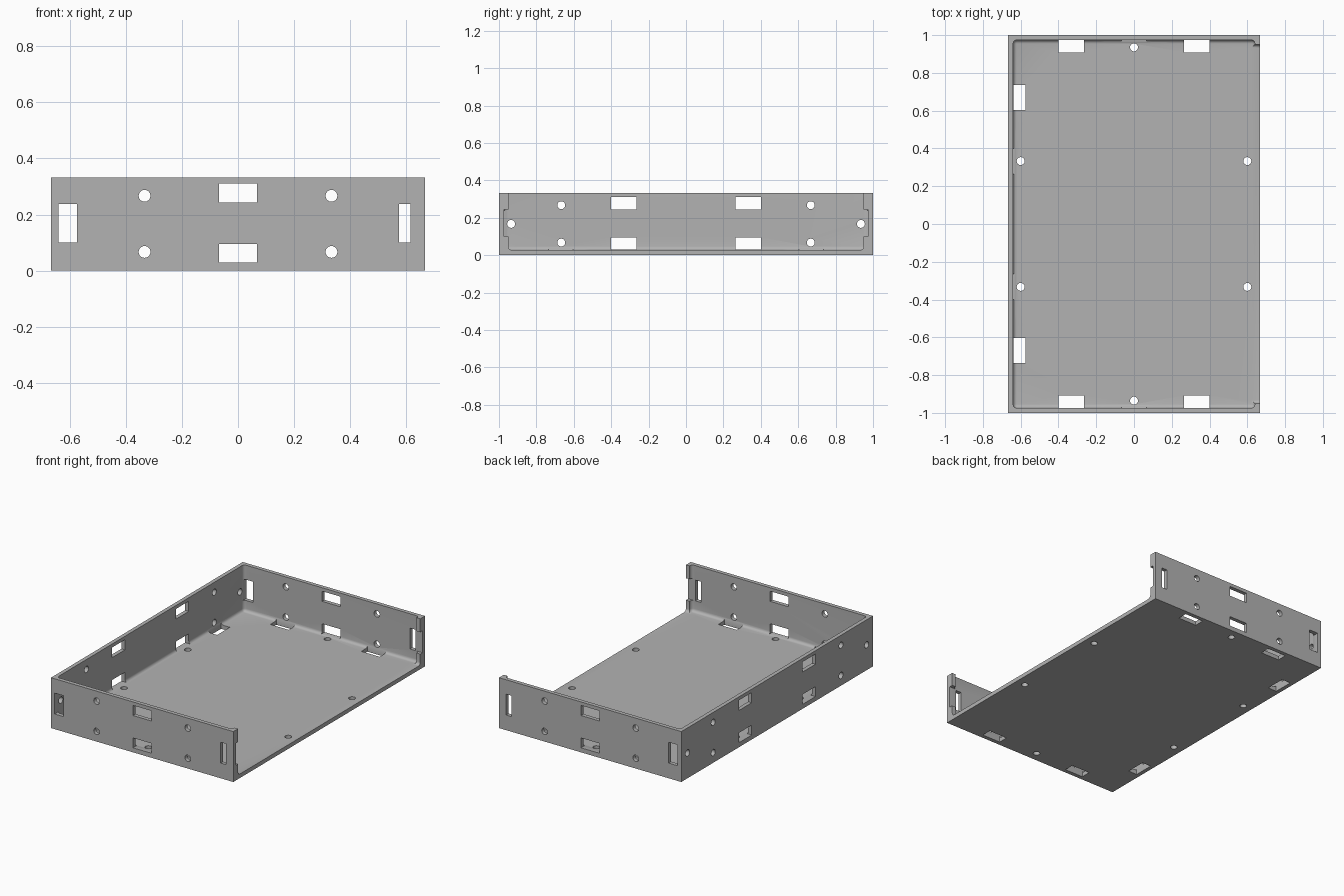
import bpy, bmesh, math
from mathutils import Matrix, Vector

if "Cube" in bpy.data.objects:
    bpy.data.objects.remove(bpy.data.objects["Cube"])

W, D, H = 0.666, 1.0, 0.333      # half width, half depth, height
WALL, FLOOR, FILLET = 0.026, 0.027, 0.02
IX, IY = W - WALL, D - WALL      # inner faces of the walls

grey = bpy.data.materials.new("warm_grey")
grey.use_nodes = True
COLOUR = (0.45, 0.45, 0.45, 1)
grey.diffuse_color = COLOUR
grey.node_tree.nodes["Principled BSDF"].inputs["Base Color"].default_value = COLOUR


def make_object(name, bm):
    bmesh.ops.recalc_face_normals(bm, faces=bm.faces)
    mesh = bpy.data.meshes.new(name)
    bm.to_mesh(mesh)
    bm.free()
    mesh.materials.append(grey)
    obj = bpy.data.objects.new(name, mesh)
    bpy.context.collection.objects.link(obj)
    return obj


def add_box(bm, lo, hi):
    lo, hi = Vector(lo), Vector(hi)
    mat = Matrix.Translation((lo + hi) / 2) @ Matrix.Diagonal((*(hi - lo), 1))
    return bmesh.ops.create_cube(bm, size=1, matrix=mat)


def box(name, lo, hi, fillet=None):
    """Box whose edges chosen by the fillet rule are rounded."""
    bm = bmesh.new()
    add_box(bm, lo, hi)
    if fillet:
        edges = [e for e in bm.edges if fillet(*e.verts)]
        bmesh.ops.bevel(bm, geom=edges, offset=FILLET, segments=5,
                        profile=0.5, affect='EDGES')
    return make_object(name, bm)


def add_drill(bm, centre, axis, radius=0.021, depth=0.12):
    rot = Vector((0, 0, 1)).rotation_difference(Vector(axis)).to_matrix().to_4x4()
    bmesh.ops.create_cone(bm, cap_ends=True, segments=32, radius1=radius,
                          radius2=radius, depth=depth,
                          matrix=Matrix.Translation(centre) @ rot)


def cut(target, cutter):
    cutter.hide_render = True
    mod = target.modifiers.new("cut", 'BOOLEAN')
    mod.operation, mod.solver, mod.object = 'DIFFERENCE', 'EXACT', cutter
    bpy.context.view_layer.objects.active = target
    bpy.ops.object.modifier_apply(modifier=mod.name)
    bpy.data.objects.remove(cutter)


def low(a, b):
    return a.co.z < 0.1 and b.co.z < 0.1


# Outer block, hollowed with rounded inner corners
tray = box("open_sided_tray", (-W, -D, 0), (W, D, H))
cut(tray, box("cavity", (-IX, -IY, FLOOR), (IX, IY, H + 0.2),
              lambda a, b: low(a, b) or abs(a.co.z - b.co.z) > 0.1))

# Open side, leaving a thicker lip at each wall end
cut(tray, box("side_opening", (0.55, -0.95, FLOOR), (W + 0.2, 0.95, H + 0.2),
              lambda a, b: low(a, b) and abs(a.co.y - b.co.y) < 0.1))
cut(tray, box("lip_notch", (0.60, -IY, 0.10), (W + 0.2, IY, 0.245)))

# Rectangular slots
bm = bmesh.new()
for s in (-1, 1):
    def pair(a, b):
        return sorted((s * a, s * b))

    y0, y1 = pair(0.93, 1.1)
    for z0, z1 in ((0.03, 0.095), (0.243, 0.31)):
        add_box(bm, (-0.067, y0, z0), (0.067, y1, z1))        # end walls, middle
        a, b = pair(0.265, 0.40)
        add_box(bm, (-W - 0.1, a, z0), (-0.60, b, z1))        # long wall
    add_box(bm, (-0.639, y0, 0.10), (-0.574, y1, 0.238))      # end walls, corners
    add_box(bm, (0.574, y0, 0.10), (0.614, y1, 0.238))
cut(tray, make_object("wall_slots", bm))

bm = bmesh.new()
for s in (-1, 1):
    y0, y1 = sorted((s * 0.908, s * 0.973))
    for x0 in (-0.40, 0.265):
        add_box(bm, (x0, y0, -0.1), (x0 + 0.135, y1, 0.06))   # floor, short ends
    a, b = sorted((s * 0.603, s * 0.736))
    add_box(bm, (-0.639, a, -0.1), (-0.575, b, 0.06))         # floor, long side
cut(tray, make_object("floor_slots", bm))

# Round screw holes
bm = bmesh.new()
for s in (-1, 1):
    for z in (0.067, 0.267):
        for x in (-0.333, 0.333):
            add_drill(bm, (x, s * D, z), (0, 1, 0))
        add_drill(bm, (-W, s * 0.667, z), (1, 0, 0))
    add_drill(bm, (-W, s * 0.935, 0.167), (1, 0, 0))
    add_drill(bm, (0, s * 0.935, 0), (0, 0, 1))
    for x in (-0.6, 0.6):
        add_drill(bm, (x, s * 0.333, 0), (0, 0, 1))
cut(tray, make_object("screw_holes", bm))

# Smooth fillets and holes, sharp corners
bpy.ops.object.select_all(action='DESELECT')
tray.select_set(True)
bpy.context.view_layer.objects.active = tray
bpy.ops.object.shade_smooth_by_angle(angle=math.radians(30))
